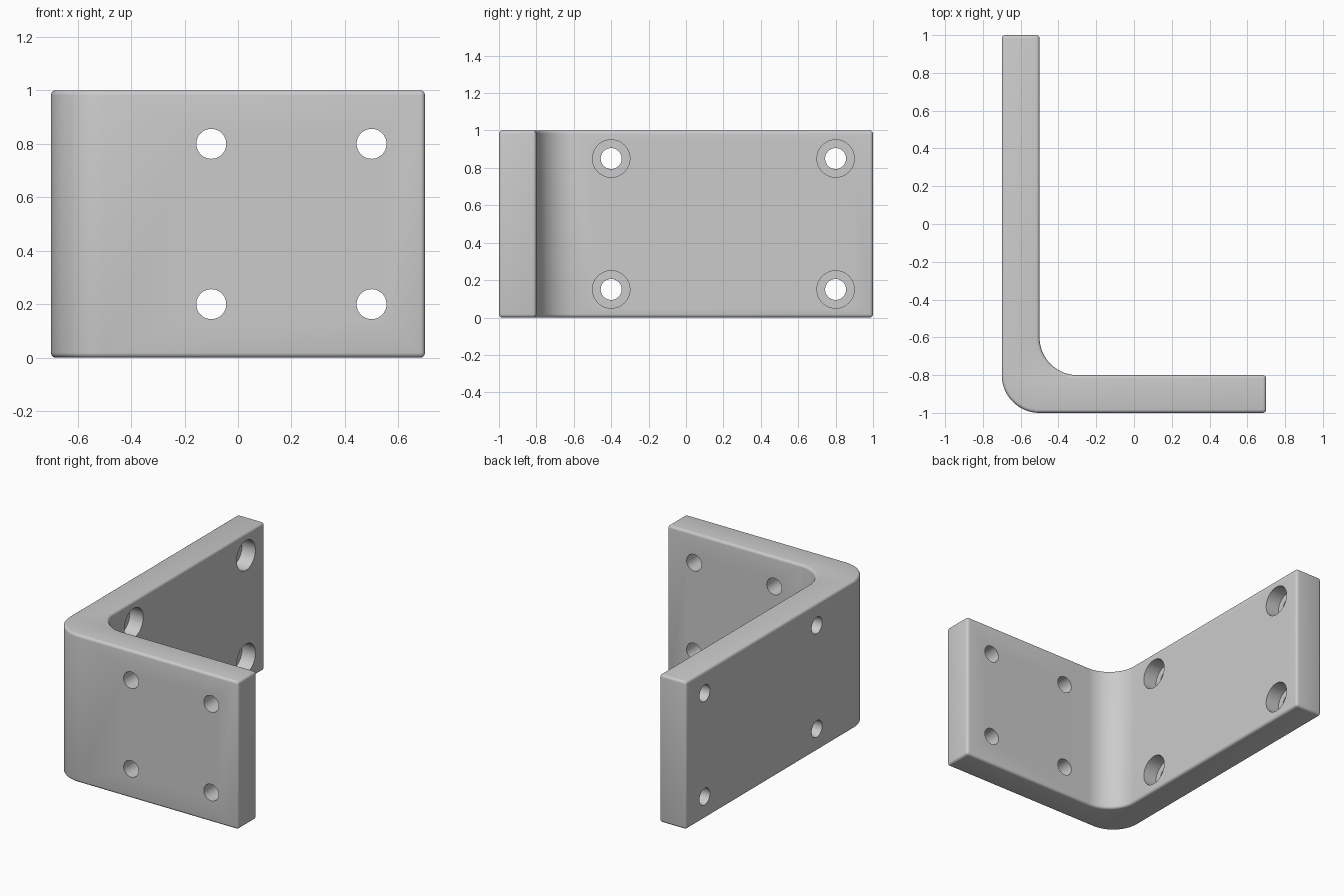
import bpy
import bmesh
from math import cos, sin, pi, radians
from mathutils import Matrix, Vector

cube = bpy.data.objects.get("Cube")
if cube:
    bpy.data.objects.remove(cube, do_unlink=True)

# Single grey metal
metal = bpy.data.materials.new("grey metal")
metal.use_nodes = True
grey = (0.6, 0.6, 0.6, 1)
metal.diffuse_color = grey
metal.node_tree.nodes["Principled BSDF"].inputs["Base Color"].default_value = grey

HEIGHT, THICK, RADIUS, ARC = 1.0, 0.2, 0.2, 24


def make_object(name, bm):
    mesh = bpy.data.meshes.new(name)
    bm.to_mesh(mesh)
    bm.free()
    mesh.materials.append(metal)
    obj = bpy.data.objects.new(name, mesh)
    bpy.context.collection.objects.link(obj)
    return obj


def quarter(cx, cy, start, end):
    angles = [start + (end - start) * i / ARC for i in range(ARC + 1)]
    return [(cx + RADIUS * cos(a), cy + RADIUS * sin(a)) for a in angles]


# L-shaped plate with a rounded bend inside and out
profile = [(-0.7, 1)]
profile += quarter(-0.5, -0.8, pi, 1.5 * pi)
profile += [(0.7, -1), (0.7, -0.8)]
profile += quarter(-0.3, -0.6, 1.5 * pi, pi)
profile += [(-0.5, 1)]
bm = bmesh.new()
base = bm.faces.new([bm.verts.new((x, y, 0)) for x, y in profile])
top = bmesh.ops.extrude_face_region(bm, geom=[base])["geom"]
bmesh.ops.translate(bm, vec=(0, 0, HEIGHT),
                    verts=[v for v in top if isinstance(v, bmesh.types.BMVert)])
bmesh.ops.recalc_face_normals(bm, faces=bm.faces)
bracket = make_object("angle_bracket", bm)

bevel = bracket.modifiers.new("soft edges", "BEVEL")
bevel.width = 0.018
bevel.segments = 4
bevel.limit_method = "ANGLE"
bevel.angle_limit = radians(40)


def drill(name, centers, axis, radius, depth):
    """Cut a row of round holes, each centred on its given point."""
    bm = bmesh.new()
    turn = Vector((0, 0, 1)).rotation_difference(Vector(axis)).to_matrix().to_4x4()
    for center in centers:
        bmesh.ops.create_cone(bm, cap_ends=True, segments=48, radius1=radius,
                              radius2=radius, depth=depth,
                              matrix=Matrix.Translation(center) @ turn)
    cutter = make_object(name, bm)
    cutter.hide_render = True
    cutter.hide_set(True)
    cut = bracket.modifiers.new(name, "BOOLEAN")
    cut.operation = "DIFFERENCE"
    cut.solver = "EXACT"
    cut.object = cutter
    return cutter


# Plain holes in the front leg, counterbored holes in the long leg
front = [(x, -0.9, z) for x in (-0.1, 0.5) for z in (0.2, 0.8)]
side = [(-0.6, y, z) for y in (-0.4, 0.8) for z in (0.15, 0.85)]
bores = [(-0.5, y, z) for _, y, z in side]
cutters = [
    drill("front_hole_cutter", front, (0, 1, 0), 0.056, 2 * THICK),
    drill("side_hole_cutter", side, (1, 0, 0), 0.056, 2 * THICK),
    drill("counterbore_cutter", bores, (1, 0, 0), 0.1, THICK),
]

# Bake the cuts, then drop the cutters
bpy.ops.object.select_all(action="DESELECT")
bpy.context.view_layer.objects.active = bracket
bracket.select_set(True)
for modifier in list(bracket.modifiers):
    bpy.ops.object.modifier_apply(modifier=modifier.name)
for cutter in cutters:
    bpy.data.objects.remove(cutter, do_unlink=True)
bpy.ops.object.shade_smooth_by_angle(angle=radians(30))
